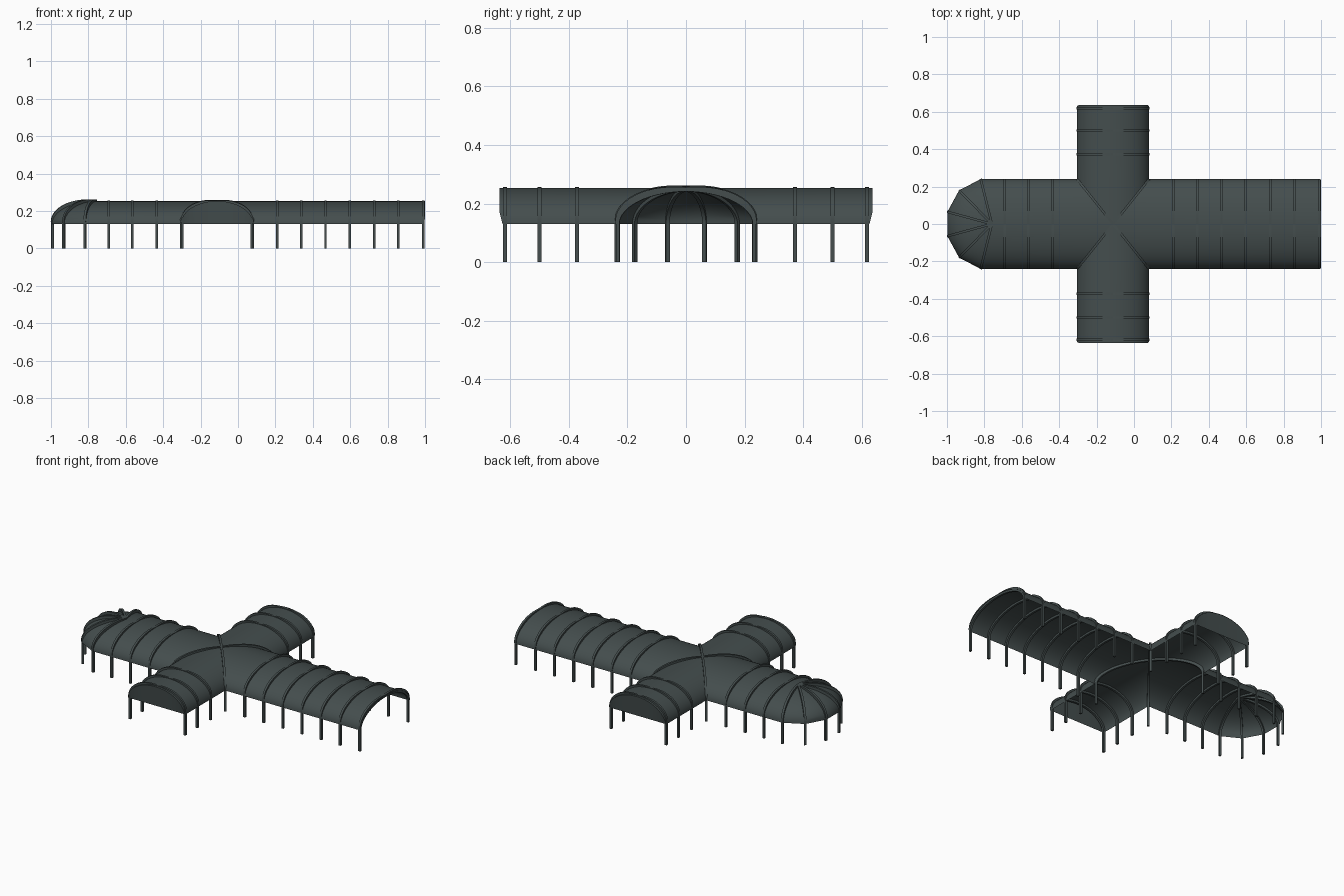
import bpy, bmesh, math
from mathutils import Vector

if "Cube" in bpy.data.objects:
    bpy.data.objects.remove(bpy.data.objects["Cube"])

slate = bpy.data.materials.new("dark slate")
slate.diffuse_color = (0.058, 0.075, 0.075, 1)
slate.use_nodes = True
slate.node_tree.nodes["Principled BSDF"].inputs["Base Color"].default_value = slate.diffuse_color

XC = -0.112            # crossing centre
NAVE, ARM = 0.24, 0.193  # half widths of nave and cross arms
SPRING, RISE = 0.13, 0.123
APSE = Vector((-0.76, 0, 0))
POST = 0.013
SEG = 28
ANGLES = [math.pi * i / SEG for i in range(SEG + 1)]


def height(t):
    return SPRING + RISE * math.sin(t)


def finish(name, bm, sheet=False):
    bmesh.ops.remove_doubles(bm, verts=bm.verts, dist=1e-5)
    if sheet:
        bm.normal_update()
        for f in bm.faces:
            if f.normal.z < 0:
                f.normal_flip()
    else:
        bmesh.ops.recalc_face_normals(bm, faces=bm.faces)
    me = bpy.data.meshes.new(name)
    bm.to_mesh(me)
    bm.free()
    me.materials.append(slate)
    ob = bpy.data.objects.new(name, me)
    bpy.context.collection.objects.link(ob)
    bpy.ops.object.select_all(action='DESELECT')
    ob.select_set(True)
    bpy.context.view_layer.objects.active = ob
    bpy.ops.object.shade_smooth_by_angle(angle=math.radians(30))
    return ob


def strip(bm, a, b):
    """Quads between two rows of points."""
    va, vb = [bm.verts.new(p) for p in a], [bm.verts.new(p) for p in b]
    for i in range(len(a) - 1):
        bm.faces.new((va[i], va[i + 1], vb[i + 1], vb[i]))


def lip(t):
    """End edges pull in slightly near the eaves."""
    return 0.01 * (1 - min(1, 3 * math.sin(t)))


# nave roof halves, mitred to the crossing groins
def nave(name, side, end):
    bm = bmesh.new()
    inner = [(XC + side * ARM * abs(math.cos(t)), NAVE * math.cos(t), height(t)) for t in ANGLES]
    outer = [(end(t), NAVE * math.cos(t), height(t)) for t in ANGLES]
    strip(bm, inner, outer)
    finish(name, bm, True)


nave("nave_roof_right", 1, lambda t: 1 - 0.4 * lip(t))
nave("nave_roof_left", -1, lambda t: APSE.x - 0.06 * abs(math.cos(t)))

# cross arm roofs with closed end walls
for side, label in ((-1, "front"), (1, "back")):
    bm = bmesh.new()
    inner = [(XC + ARM * math.cos(t), side * NAVE * abs(math.cos(t)), height(t)) for t in ANGLES]
    outer = [(XC + ARM * math.cos(t), side * (0.637 - lip(t)), height(t)) for t in ANGLES]
    strip(bm, inner, outer)
    finish(label + "_arm_roof", bm, True)
    bm = bmesh.new()
    wall = [(XC + ARM * math.cos(t), side * (0.635 - lip(t)), height(t)) for t in ANGLES]
    foot = [(p[0], side * 0.625, SPRING) for p in wall]
    strip(bm, wall, foot)
    finish(label + "_arm_end_wall", bm)

# faceted apse roof
corners = [(-0.82, 0.24), (-0.935, 0.18), (-0.998, 0.065)]
corners = [Vector((x, y, 0)) for x, y in corners]
corners += [Vector((p.x, -p.y, 0)) for p in reversed(corners)]
bm = bmesh.new()
quarter = ANGLES[:SEG // 2 + 1]
for p, q in zip(corners, corners[1:]):
    rows = [[APSE + (c - APSE) * math.cos(t) + Vector((0, 0, height(t))) for t in quarter]
            for c in (p, q)]
    strip(bm, *rows)
finish("apse_roof", bm, True)


# half arch rib rising from a foot to a crown point, bulging at the haunch
def half_rib(bm, crown, foot, crown_lift=0.002):
    run = foot - crown
    length = run.length
    d = run.normalized()
    w = Vector((-d.y, d.x, 0)) * POST / 2
    rows = []
    for t in quarter:
        n = Vector((math.cos(t) / length, math.sin(t) / RISE)).normalized()
        base = Vector((length * math.cos(t), height(t)))
        o = base + n * (0.011 * math.sin(2 * t) + crown_lift * math.sin(t))
        i = base - n * 0.012
        po = crown + d * o.x + Vector((0, 0, o.y))
        pi = crown + d * i.x + Vector((0, 0, i.y))
        rows.append([bm.verts.new(p) for p in (po - w, po + w, pi + w, pi - w)])
    for a, b in zip(rows, rows[1:]):
        for k in range(4):
            m = (k + 1) % 4
            bm.faces.new((a[k], a[m], b[m], b[k]))
    bm.faces.new(rows[0])
    bm.faces.new(rows[-1])


# square post under a rib foot
def post(bm, crown, foot):
    d = (foot - crown).normalized()
    w = Vector((-d.y, d.x, 0)) * POST / 2
    ring = [foot - w, foot + w, foot + w - d * POST, foot - w - d * POST]
    lo = [bm.verts.new(p) for p in ring]
    hi = [bm.verts.new(p + Vector((0, 0, SPRING + 0.002))) for p in ring]
    bm.faces.new(lo)
    bm.faces.new(hi)
    for k in range(4):
        m = (k + 1) % 4
        bm.faces.new((lo[k], lo[m], hi[m], hi[k]))


def frame(name, pairs, lift=0.002):
    for part, make in (("ribs", lambda b, c, f: half_rib(b, c, f, lift)), ("posts", post)):
        bm = bmesh.new()
        for crown, foot in pairs:
            make(bm, crown, foot)
        finish(name + "_" + part, bm)


# nave frames
xs = [0.99, 0.857, 0.728, 0.598, 0.468, 0.338, 0.209, 0.08, -0.305, -0.435, -0.565, -0.692]
frame("nave", [(Vector((x, 0, 0)), Vector((x, s * NAVE, 0))) for x in xs
               if x not in (0.08, -0.305) for s in (-1, 1)])

# cross arm frames
frame("arm", [(Vector((XC, s * y, 0)), Vector((XC + e * ARM, s * y, 0)))
              for y in (0.618, 0.5, 0.372) for s in (-1, 1) for e in (-1, 1)])

# diagonal frames over the crossing
frame("crossing", [(Vector((XC, 0, 0)), Vector((XC + e * ARM, s * NAVE, 0)))
                   for e in (-1, 1) for s in (-1, 1)], 0.004)

# radiating apse frames
frame("apse", [(APSE, c) for c in corners], 0.007)
